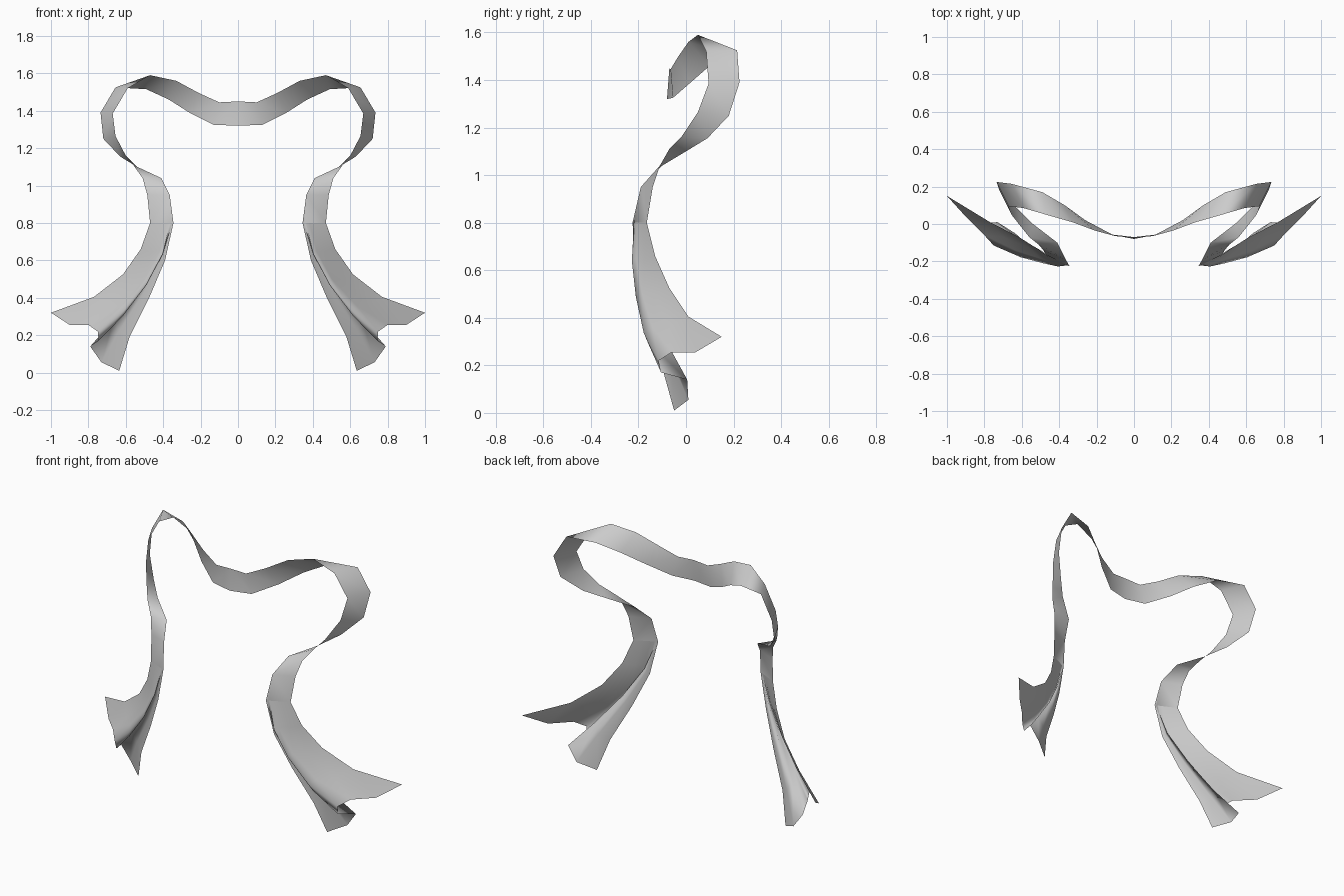
import bpy
import bmesh
from mathutils import Vector

default_cube = bpy.data.objects.get("Cube")
if default_cube:
    bpy.data.objects.remove(default_cube, do_unlink=True)


def points(*coords):
    return [Vector(c) for c in coords]


# Two edges of the band, from the middle of the neck loop down over the shoulder
first_edge = points(
    (0, -.07, 1.45), (.1, -.065, 1.445), (.21, -.035, 1.495), (.33, .01, 1.56),
    (.47, .05, 1.59), (.59, .085, 1.52), (.67, .095, 1.385), (.655, .05, 1.265),
    (.6, -.02, 1.16), (.56, -.07, 1.11), (.51, -.11, 1.04), (.485, -.14, .95))
second_edge = points(
    (0, -.08, 1.32), (.13, -.055, 1.325), (.26, .02, 1.39), (.37, .1, 1.46),
    (.49, .17, 1.515), (.655, .215, 1.525), (.735, .225, 1.39), (.72, .18, 1.25),
    (.63, .09, 1.155), (.54, 0, 1.1), (.41, -.1, 1.04), (.365, -.19, .95))

# Edges of the flared tail, and its pleated hem from the outer to the inner corner
outer_rail = points((.47, -.165, .8), (.52, -.13, .66), (.615, -.07, .525),
                    (.77, .01, .405), (1, .15, .32))
inner_rail = points((.345, -.225, .8), (.39, -.21, .6), (.475, -.16, .4),
                    (.58, -.1, .19), (.635, -.05, .01))
hem = points((1, .15, .32), (.9, .04, .255), (.8, -.06, .255), (.75, -.115, .22),
             (.745, -.105, .17), (.79, .005, .14), (.73, .01, .055), (.635, -.05, .01))
pleat_starts = (0, .4, .7, .85, .91, .94, .97, 1)


def bow(rail, t, index):
    """How far a rail bends away from the straight line between its ends."""
    return rail[index] - rail[0].lerp(rail[-1], t)


def tail_row(index):
    """One row across the tail, blended between both rails and the hem."""
    t = index / (len(outer_rail) - 1)
    row = []
    for column, (start, end) in enumerate(zip(pleat_starts, hem)):
        across = column / (len(hem) - 1)
        top = outer_rail[0].lerp(inner_rail[0], start)
        bend = bow(outer_rail, t, index).lerp(bow(inner_rail, t, index), across)
        row.append(top.lerp(end, t) + bend)
    return row


bm = bmesh.new()

# Twisting neck band
band = [(bm.verts.new(a), bm.verts.new(b)) for a, b in zip(first_edge, second_edge)]
for (a, b), (next_a, next_b) in zip(band, band[1:]):
    bm.faces.new((a, b, next_b))
    bm.faces.new((a, next_b, next_a))

# Pleated tail
tail = [[bm.verts.new(p) for p in tail_row(i)] for i in range(len(outer_rail))]
for upper, lower in zip(tail, tail[1:]):
    for c in range(len(hem) - 1):
        bm.faces.new((upper[c], upper[c + 1], lower[c + 1], lower[c]))

# Join the end of the band to the top of the tail
last_a, last_b = band[-1]
bm.faces.new([last_a, last_b] + tail[0][::-1])

for face in bm.faces:
    face.smooth = True
mesh = bpy.data.meshes.new("ribbon_scarf")
bm.to_mesh(mesh)
bm.free()

# Plain grey cloth
cloth = bpy.data.materials.new("grey_cloth")
cloth.use_nodes = True
grey = (.6, .6, .6, 1)
cloth.diffuse_color = grey
cloth.node_tree.nodes["Principled BSDF"].inputs["Base Color"].default_value = grey
mesh.materials.append(cloth)

# Mirror the half scarf across the middle
scarf = bpy.data.objects.new("ribbon_scarf", mesh)
bpy.context.collection.objects.link(scarf)
mirror = scarf.modifiers.new("left_right_mirror", "MIRROR")
mirror.use_axis[0] = True
mirror.use_clip = True
